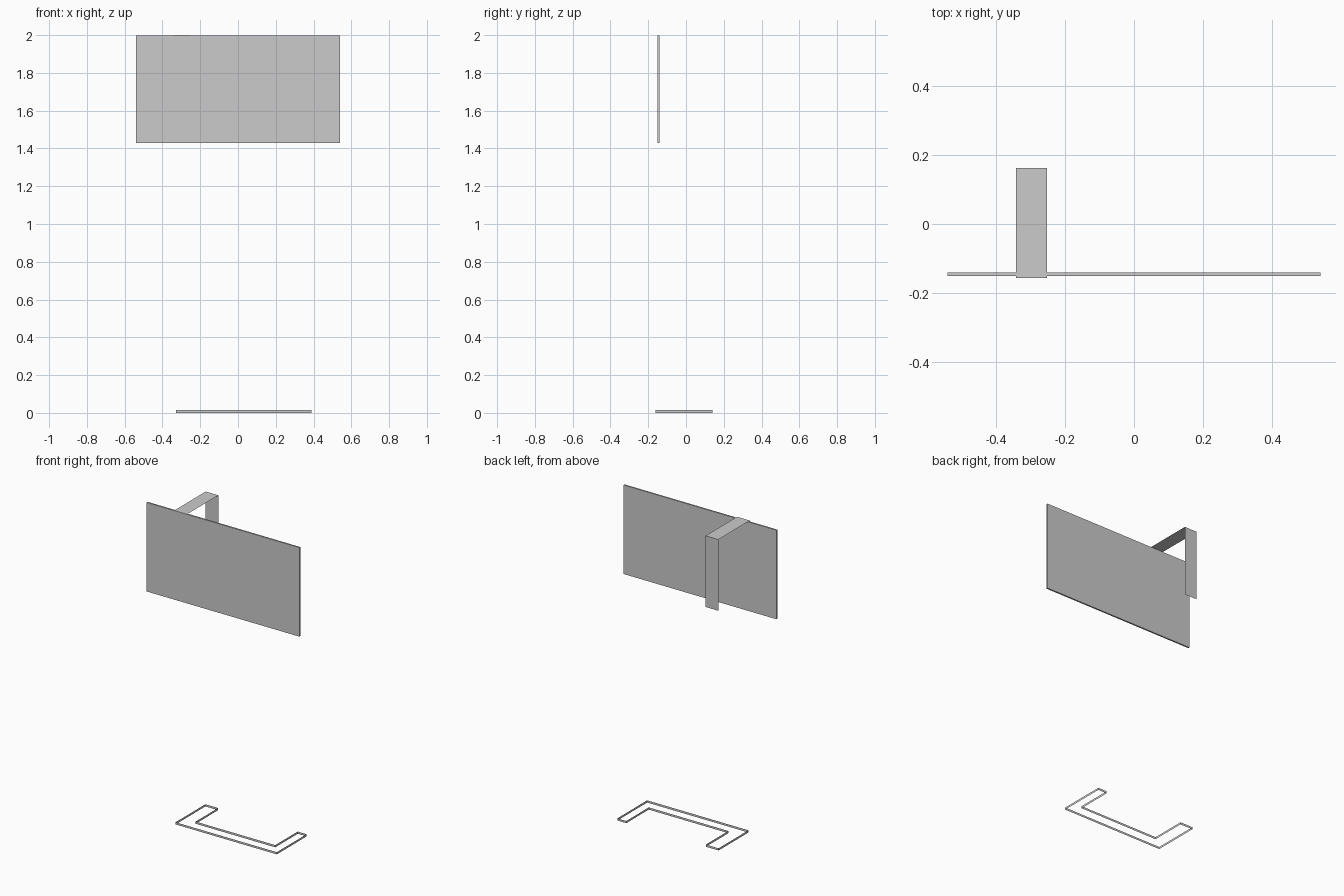
import bpy

if "Cube" in bpy.data.objects:
    bpy.data.objects.remove(bpy.data.objects["Cube"])


def add_mesh(name, verts, faces):
    mesh = bpy.data.meshes.new(name)
    mesh.from_pydata(verts, [], faces)
    mesh.update()
    obj = bpy.data.objects.new(name, mesh)
    bpy.context.collection.objects.link(obj)
    return obj


def ribbon(name, path, offset, closed=False):
    """Sweep a path of points along one offset vector into a thin open sheet."""
    n = len(path)
    verts = list(path) + [tuple(a + b for a, b in zip(p, offset)) for p in path]
    count = n if closed else n - 1
    faces = [(i, (i + 1) % n, (i + 1) % n + n, i + n) for i in range(count)]
    return add_mesh(name, verts, faces)


# Hanging panel: thin upright board
bpy.ops.mesh.primitive_cube_add(size=1, location=(0, -0.146, 1.7125))
panel = bpy.context.object
panel.name = "panel"
panel.scale = (1.08, 0.010, 0.569)
bpy.ops.object.transform_apply(location=False, rotation=False, scale=True)

# Strap: folded sheet hooked over the top of the panel
hook = [(-0.342, y, z) for y, z in
        [(-0.156, 1.928), (-0.156, 2.0), (0.162, 2.0), (0.162, 1.545)]]
ribbon("strap", hook, (0.09, 0, 0))

# Base: low upright wall following a U-shaped outline, open above and below
front, web, back = -0.162, -0.088, 0.139
outline = [(-0.328, front), (0.388, front), (0.388, back), (0.325, back),
           (0.325, web), (-0.238, web), (-0.238, back), (-0.328, back)]
ribbon("base_rim", [(x, y, 0.0) for x, y in outline], (0, 0, 0.014), closed=True)
